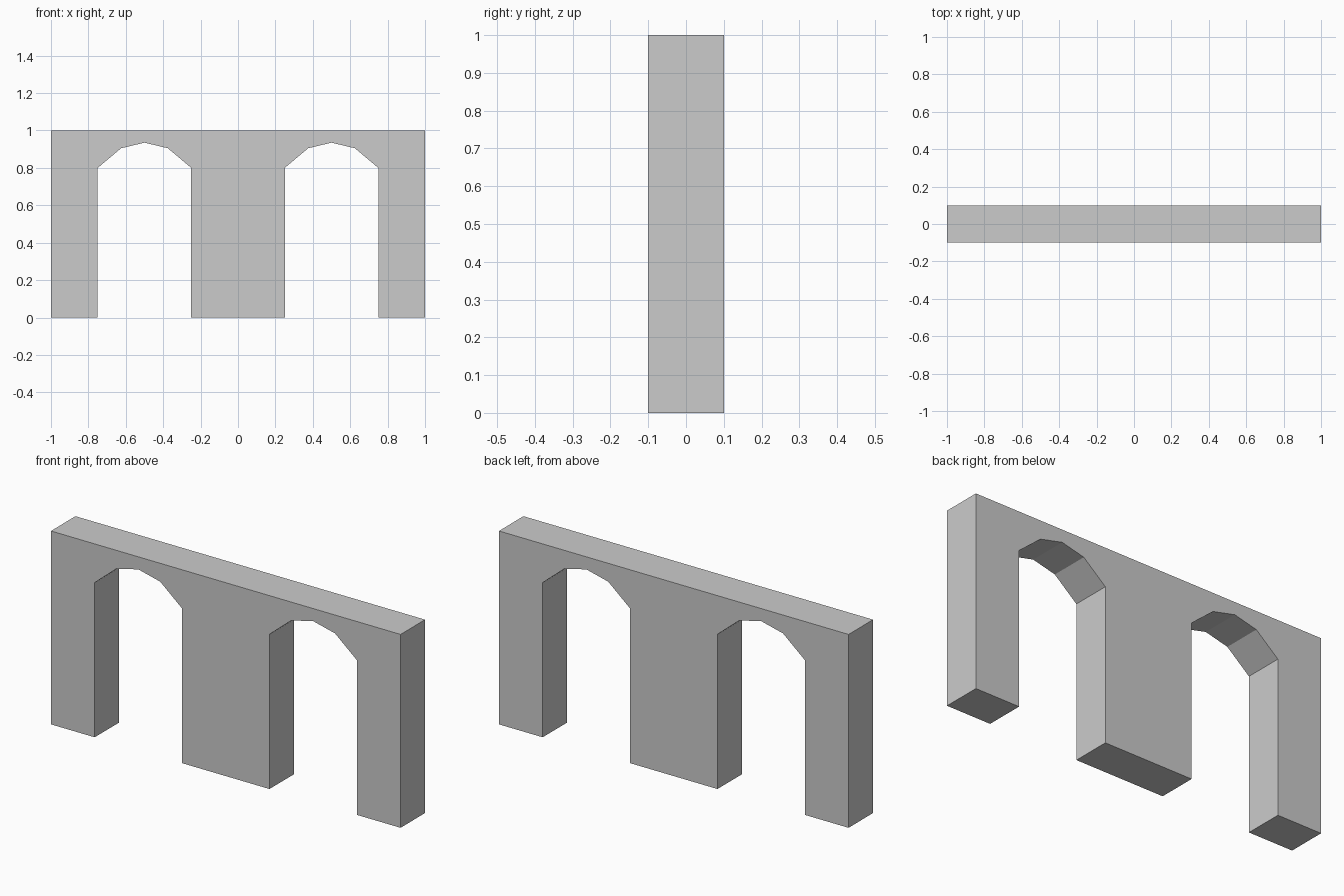
import bpy
import bmesh

if "Cube" in bpy.data.objects:
    bpy.data.objects.remove(bpy.data.objects["Cube"])

HALF_DEPTH = 0.1
ARCH = [(-0.25, 0.8), (-0.125, 0.905), (0.0, 0.935), (0.125, 0.905), (0.25, 0.8)]


# Arch points a..e; feet f (left) and g (right): L = left arch, R = right arch
points = {}
for side, cx in (("L", -0.5), ("R", 0.5)):
    for name, (dx, z) in zip("abcde", ARCH):
        points[side + name] = (cx + dx, z)
    points[side + "f"] = (cx - 0.25, 0)
    points[side + "g"] = (cx + 0.25, 0)

# Outer wall corners
points.update(bl=(-1, 0), br=(1, 0), tl=(-1, 1), tr=(1, 1))

# Crack corners: front x, z, then back x, z where the crack slants
points.update(
    c1t=(-0.81, 1, -0.89, 1), c1a=(-0.68, 0.8588, -0.745, 0.8042),
    c2t=(-0.39, 1, -0.44, 1), c2a=(-0.46, 0.9254),
    c3t=(-0.15, 1, -0.16, 1), c5t=(0.25, 1, 0.24, 1),
    m1=(-0.015, 0.74, -0.02, 0.72), m2=(-0.05, 0.45, -0.056, 0.46),
    c4=(-0.25, 0.30, -0.25, 0.32), c6=(0.25, 0.78, 0.25, 0.715),
    c8=(0.25, 0.45), c9l=(-0.25, 0.26, -0.25, 0.13), c9r=(0.25, 0.09, 0.25, 0.08),
    c7t=(0.58, 1, 0.57, 1), c7u=(0.58, 0.985, 0.588, 0.93),
    c7a=(0.58, 0.9158, 0.59, 0.9134),
    k1=(0.9, 0.87, 0.91, 0.80), k2=(0.9, 0.48, 0.91, 0.67),
    c10=(0.75, 0.375, 0.75, 0.575), c11=(1, 0.86, 1, 0.805),
    c12=(1, 0.51, 1, 0.71), c13=(1, 0.29, 1, 0.255), c14=(0.75, 0.29, 0.75, 0.25),
)

# Each block is an outline of named corners
blocks = {
    "left_leg": "bl Lf La c1a c1t tl",
    "left_arch_crown": "c1t c1a Lb Lc c2a c2t",
    "left_arch_haunch": "c2t c2a Ld Le c4 m2 m1 c3t",
    "middle_top_wedge": "c3t m1 c5t",
    "right_arch_haunch": "c5t m1 c6 Ra Rb Rc c7a c7u c7t",
    "middle_leg_upper": "m1 m2 c8 c6",
    "middle_leg_lower": "c4 c9l c9r c8 m2",
    "middle_leg_base": "c9l Lg Rf c9r",
    "right_arch_spandrel": "c7u c7a Rd Re c10 k2 k1",
    "right_top_corner": "c7t c7u k1 c11 tr",
    "right_leg_outer": "k1 k2 c12 c11",
    "right_leg_middle": "c10 c14 c13 c12 k2",
    "right_leg_base": "c14 Rg br c13",
}


def make_block(name, outline):
    """Loft the front outline to the back outline."""
    bm = bmesh.new()
    corners = [points[key] for key in outline.split()]
    front = [bm.verts.new((p[0], -HALF_DEPTH, p[1])) for p in corners]
    back = [bm.verts.new((p[-2], HALF_DEPTH, p[-1])) for p in corners]
    bm.faces.new(front)
    bm.faces.new(back[::-1])
    for i in range(len(front)):
        j = (i + 1) % len(front)
        bm.faces.new((front[i], back[i], back[j], front[j]))
    bmesh.ops.recalc_face_normals(bm, faces=bm.faces)
    mesh = bpy.data.meshes.new(name)
    bm.to_mesh(mesh)
    bm.free()
    bpy.context.collection.objects.link(bpy.data.objects.new(name, mesh))


for name, outline in blocks.items():
    make_block(name, outline)
